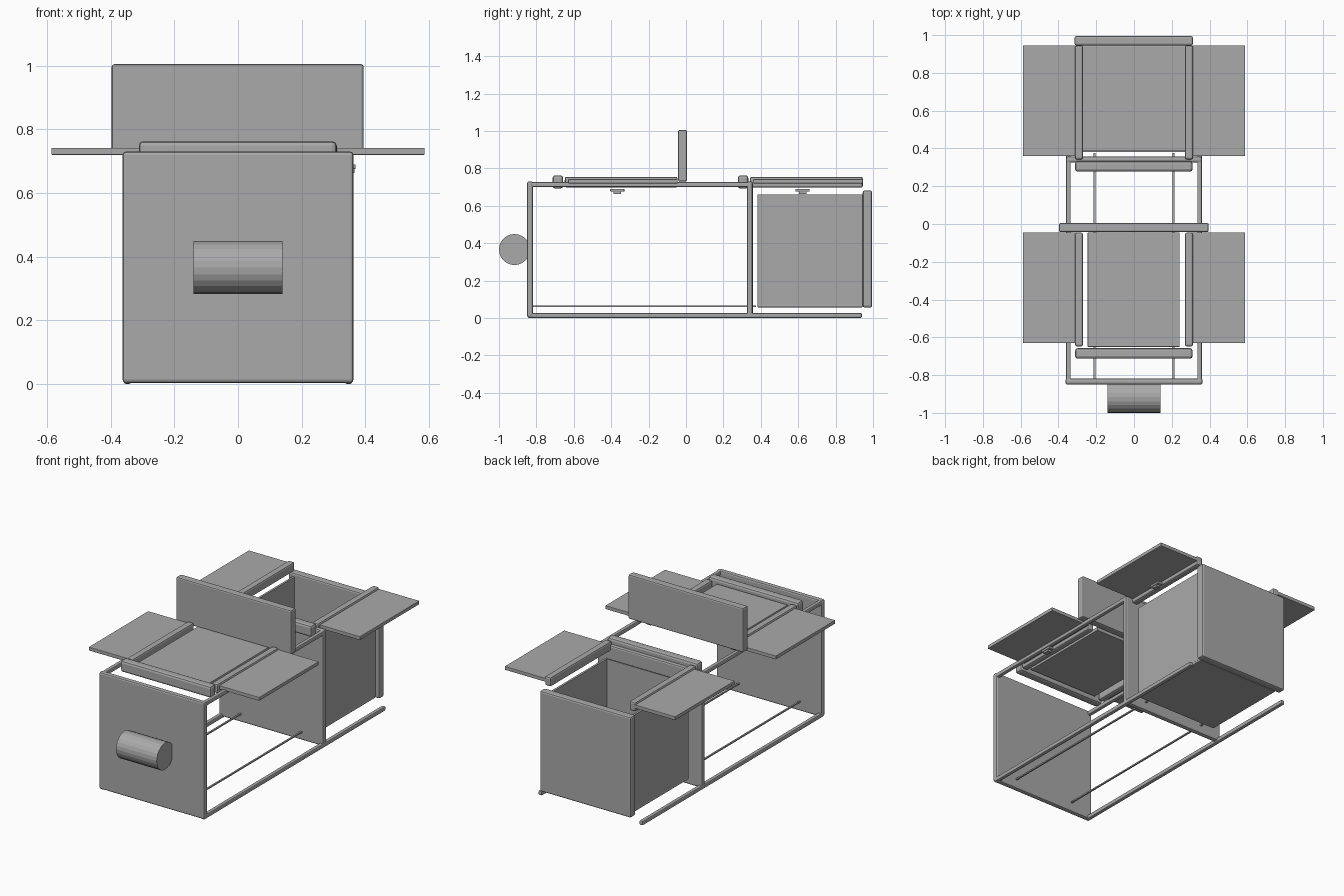
import bpy, math

if "Cube" in bpy.data.objects:
    bpy.data.objects.remove(bpy.data.objects["Cube"])

grey = bpy.data.materials.new("plain grey")
grey.diffuse_color = (0.4, 0.4, 0.4, 1)
grey.use_nodes = True
grey.node_tree.nodes["Principled BSDF"].inputs["Base Color"].default_value = grey.diffuse_color


def box(name, x, y, z, bevel=0.0):
    """Box from (min, max) ranges, with optional chamfered edges."""
    bpy.ops.mesh.primitive_cube_add(size=1, location=[(a + b) / 2 for a, b in (x, y, z)])
    ob = bpy.context.object
    ob.name = name
    for v in ob.data.vertices:
        for i, (a, b) in enumerate((x, y, z)):
            v.co[i] *= b - a
    ob.data.materials.append(grey)
    if bevel:
        m = ob.modifiers.new("soft edges", 'BEVEL')
        m.width, m.segments = bevel, 2
    return ob


def pair(name, x, y, z, bevel=0.0):
    """Same box on the right and mirrored on the left."""
    box("right_" + name, x, y, z, bevel)
    box("left_" + name, (-x[1], -x[0]), y, z, bevel)


# Frame: front and middle panels, rails, thin rods
box("front_panel", (-0.363, 0.363), (-0.85, -0.818), (0.003, 0.73), 0.01)
box("middle_panel", (-0.36, 0.36), (0.325, 0.357), (0.01, 0.73), 0.01)
pair("bottom_rail", (0.335, 0.36), (-0.845, 0.94), (0, 0.027), 0.007)
pair("top_rail", (0.335, 0.36), (-0.845, 0.35), (0.70, 0.727), 0.007)
pair("thin_rod", (0.205, 0.215), (-0.82, 0.375), (0.058, 0.066))

# Roller on the front
bpy.ops.mesh.primitive_cylinder_add(vertices=24, radius=0.083, depth=0.28,
                                    location=(0, -0.917, 0.366),
                                    rotation=(0, math.pi / 2, 0))
roller = bpy.context.object
roller.name = "front_roller"
roller.data.materials.append(grey)

# Upright board across the middle
box("upright_board", (-0.397, 0.395), (-0.043, 0.005), (0.73, 1.005), 0.008)

# Two top stations: wings, rails, front bar, latch
for label, y0 in (("front", -0.63), ("rear", 0.36)):
    y1 = y0 + 0.585
    pair(label + "_wing", (0.285, 0.587), (y0, y1), (0.72, 0.742), 0.002)
    pair(label + "_station_rail", (0.27, 0.312), (y0 - 0.018, y1), (0.697, 0.755), 0.01)
    box(label + "_station_bar", (-0.312, 0.31), (y0 - 0.083, y0 - 0.027),
        (0.692, 0.763), 0.014)
    yc = y0 + 0.263
    box(label + "_latch", (0.335, 0.37), (yc - 0.038, yc + 0.038), (0.675, 0.69), 0.004)
    box(label + "_latch_foot", (0.34, 0.366), (yc - 0.02, yc + 0.02), (0.663, 0.675))

# Lid on the front station
box("front_lid", (-0.245, 0.242), (-0.65, -0.045), (0.715, 0.738), 0.002)

# Open bin at the rear
pair("bin_side", (0.272, 0.285), (0.382, 0.945), (0.07, 0.66))
box("bin_front", (-0.285, 0.285), (0.382, 0.39), (0.07, 0.66))
box("bin_floor", (-0.285, 0.285), (0.382, 0.945), (0.057, 0.072), 0.004)
box("bin_back_panel", (-0.315, 0.312), (0.945, 0.995), (0.056, 0.682), 0.01)
